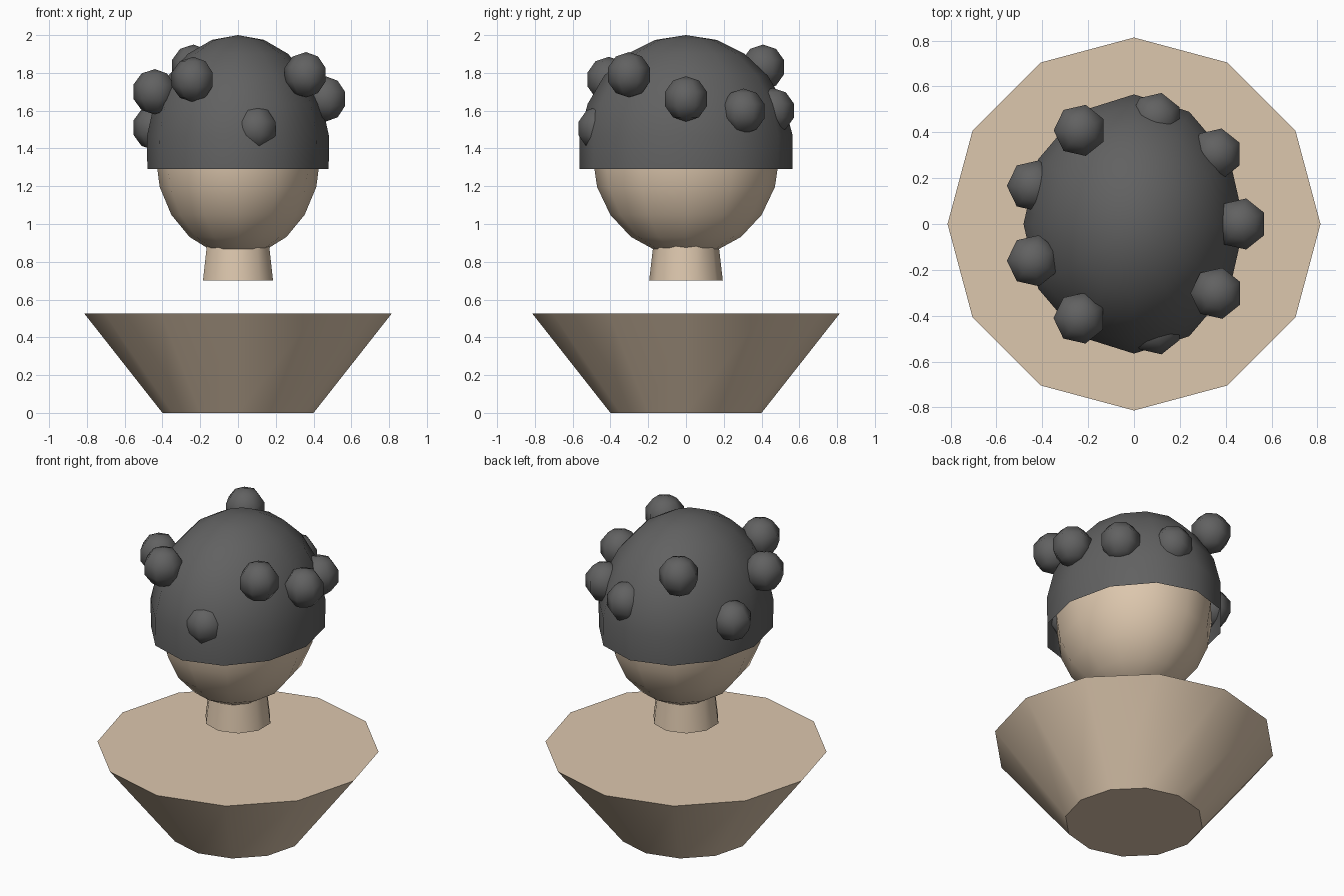
import bpy, bmesh, math

if "Cube" in bpy.data.objects:
    bpy.data.objects.remove(bpy.data.objects["Cube"])

def material(name, rgb):
    m = bpy.data.materials.new(name)
    m.diffuse_color = (*rgb, 1)
    m.use_nodes = True
    m.node_tree.nodes["Principled BSDF"].inputs["Base Color"].default_value = m.diffuse_color
    return m

skin = material("warm beige", (0.72, 0.57, 0.42))
dark = material("charcoal", (0.12, 0.12, 0.12))

def lathe(name, rings, sides, mat, start=math.pi, centre=(0, 0, 0), scale=(1, 1, 1), caps=False):
    """Stack (radius, height) rings; a zero radius makes a pole."""
    bm = bmesh.new()
    loops = []
    for r, z in rings:
        n = 1 if r < 1e-6 else sides
        loops.append([bm.verts.new((r * math.cos(start + math.tau * i / sides) * scale[0],
                                    r * math.sin(start + math.tau * i / sides) * scale[1],
                                    z * scale[2])) for i in range(n)])
    for a, b in zip(loops, loops[1:]):
        for i in range(sides):
            j = (i + 1) % sides
            quad = [a[i % len(a)], a[j % len(a)], b[j % len(b)], b[i % len(b)]]
            bm.faces.new(list(dict.fromkeys(quad))).smooth = True
    if caps:
        bm.faces.new(loops[0][::-1])
        bm.faces.new(loops[-1])
        for loop in (loops[0], loops[-1]):
            for i in range(sides):
                bm.edges.get((loop[i], loop[(i + 1) % sides])).smooth = False
    me = bpy.data.meshes.new(name)
    bm.to_mesh(me)
    bm.free()
    me.materials.append(mat)
    ob = bpy.data.objects.new(name, me)
    ob.location = centre
    bpy.context.collection.objects.link(ob)
    return ob

def arc(steps, end=math.pi):
    """Unit sphere rings from the end angle up to the top pole."""
    return [(math.sin(end * i / steps), math.cos(end * i / steps)) for i in range(steps, -1, -1)]

# Shoulder base and floating neck
lathe("shoulders", [(0.40, 0), (0.813, 0.525)], 12, skin, caps=True)
lathe("neck", [(0.195, 0.70), (0.16, 1.0)], 10, skin, start=math.pi / 2, caps=True)

# Head and the open hair shell over it
lathe("head", arc(10), 12, skin, centre=(0, 0, 1.36), scale=(0.436, 0.495, 0.53))
lathe("hair_cap", arc(6, 0.55 * math.pi), 12, dark, centre=(0, 0, 1.386), scale=(0.486, 0.57, 0.614))

# Hair curls
curls = [(-0.236, 0.408, 1.83), (-0.44, 0.166, 1.51), (-0.44, -0.16, 1.70),
         (-0.237, -0.41, 1.765), (0.095, -0.457, 1.505), (0.36, -0.302, 1.79),
         (0.464, 0, 1.662), (0.357, 0.305, 1.597), (0.095, 0.46, 1.60)]
for i, c in enumerate(curls):
    lathe(f"curl_{i + 1}", arc(5), 7, dark, centre=c, scale=(0.12, 0.12, 0.12))
